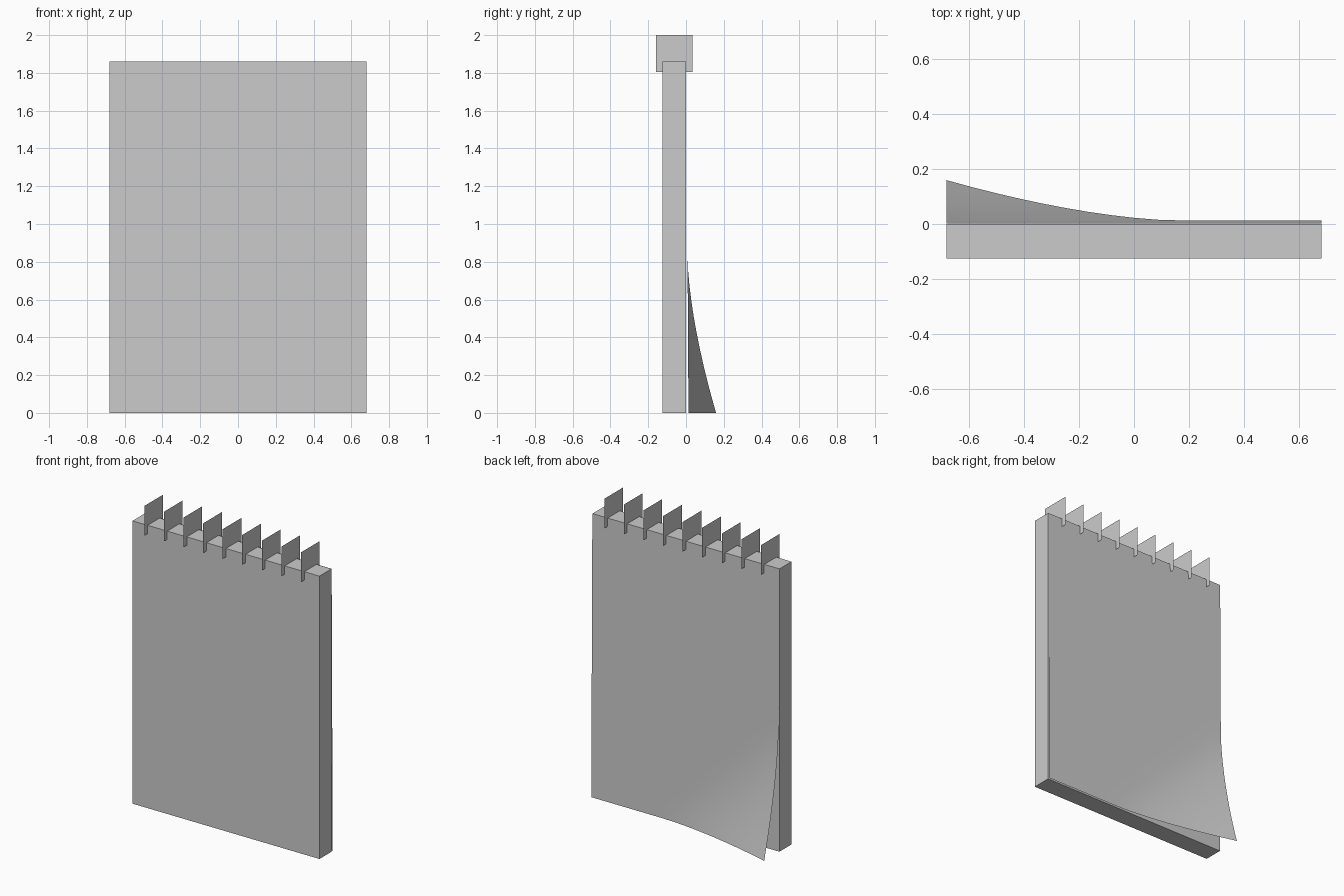
import bpy, bmesh

if "Cube" in bpy.data.objects:
    bpy.data.objects.remove(bpy.data.objects["Cube"])

W, H = 0.68, 1.86


def make_object(name, bm):
    mesh = bpy.data.meshes.new(name)
    bm.to_mesh(mesh)
    bm.free()
    obj = bpy.data.objects.new(name, mesh)
    bpy.context.collection.objects.link(obj)
    return obj


# Block of pages
bm = bmesh.new()
bmesh.ops.create_cube(bm, size=1)
for v in bm.verts:
    v.co.x *= 2 * W
    v.co.y = v.co.y * 0.125 - 0.0625
    v.co.z = (v.co.z + 0.5) * H
make_object("page_block", bm)


# Loose rear sheet, with one lower corner curling away
def sheet_y(x, z):
    lean = 0.002 + 0.011 * (1 - z / H)
    curl = max(0.0, (0.15 - x) / 0.83 - z / 0.82)
    return lean + 0.146 * curl ** 1.6


bm = bmesh.new()
bmesh.ops.create_grid(bm, x_segments=16, y_segments=22, size=1)
for v in bm.verts:
    x, z = -v.co.x * W, (v.co.y + 1) / 2 * H
    v.co = (x, sheet_y(x, z), z)
for f in bm.faces:
    f.smooth = True
make_object("curled_sheet", bm)

# Flat cards standing in for the binding rings
for i in range(9):
    x = -0.57 + i * 0.1425
    bm = bmesh.new()
    corners = [(-0.16, 1.805), (0.035, 1.805), (0.035, 2.0), (-0.16, 2.0)]
    bm.faces.new([bm.verts.new((x, y, z)) for y, z in corners])
    make_object(f"binding_ring_{i + 1}", bm)
